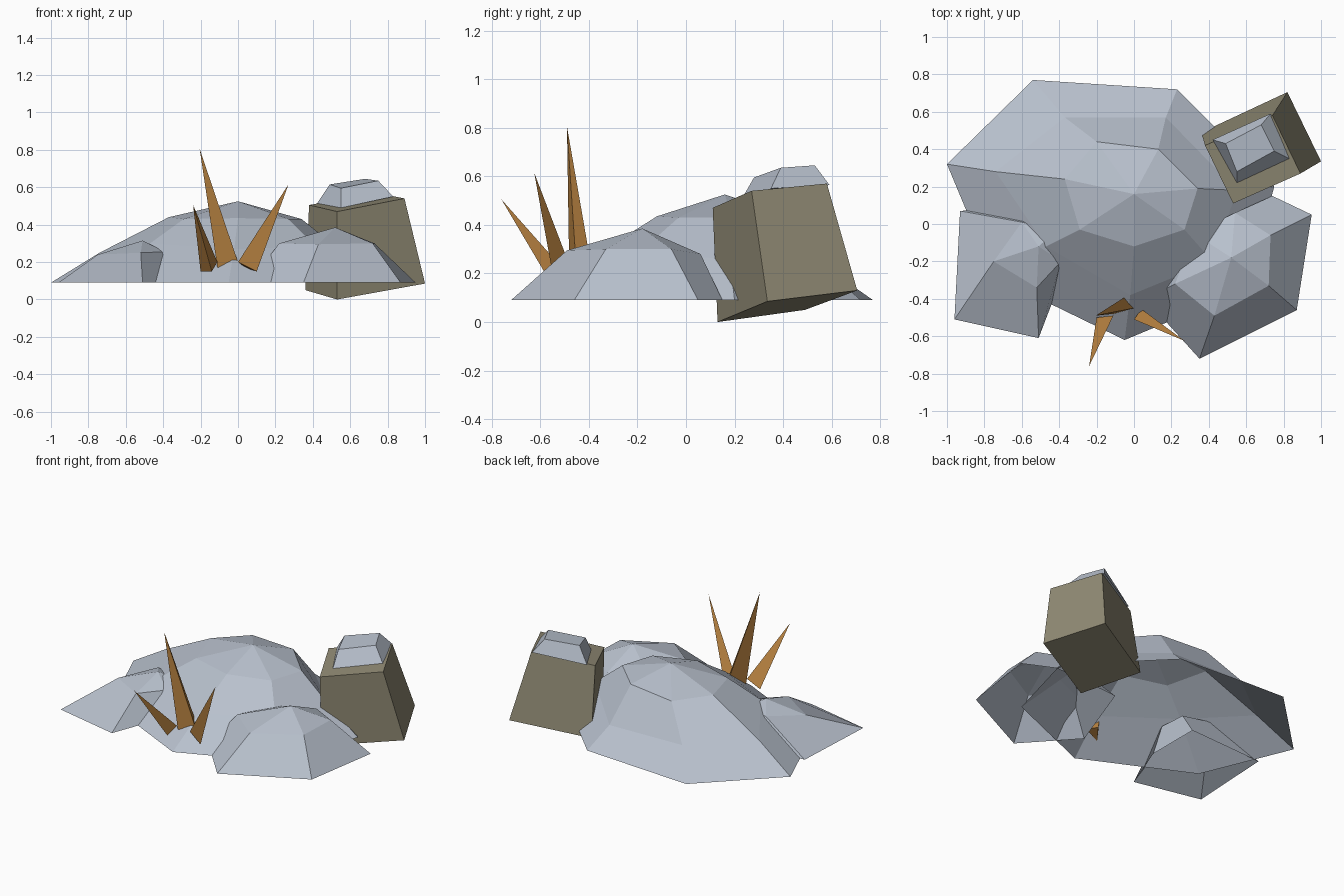
import bpy
import bmesh

cube = bpy.data.objects.get("Cube")
if cube:
    bpy.data.objects.remove(cube, do_unlink=True)


def material(name, color):
    mat = bpy.data.materials.new(name)
    mat.use_nodes = True
    mat.diffuse_color = (*color, 1)
    mat.node_tree.nodes["Principled BSDF"].inputs["Base Color"].default_value = (*color, 1)
    return mat


snow = material("snow_blue_grey", (0.48, 0.53, 0.61))
stone = material("olive_stone", (0.28, 0.255, 0.175))
straw = material("dry_grass_orange", (0.46, 0.215, 0.05))


def loft(name, mat, rings, tip=None, cap_bottom=False):
    """Skin matching rings from bottom to top, closing with a tip or a flat cap."""
    bm = bmesh.new()
    loops = [[bm.verts.new(p) for p in ring] for ring in rings]
    count = len(loops[0])
    for low, high in zip(loops, loops[1:]):
        for i in range(count):
            j = (i + 1) % count
            bm.faces.new((low[i], low[j], high[j], high[i]))
    top = loops[-1]
    if tip:
        point = bm.verts.new(tip)
        for i in range(count):
            bm.faces.new((top[i], top[(i + 1) % count], point))
    else:
        bm.faces.new(top)
    if cap_bottom:
        bm.faces.new(loops[0][::-1])
    mesh = bpy.data.meshes.new(name)
    bm.to_mesh(mesh)
    bm.free()
    mesh.materials.append(mat)
    obj = bpy.data.objects.new(name, mesh)
    bpy.context.collection.objects.link(obj)
    return obj


def ground(points, z=0.09):
    return [(x, y, z) for x, y in points]


# Snow mounds: open shells resting on a common ground level
loft("main_mound", snow, [
    ground([(-1, .32), (-.75, -.28), (-.05, -.62), (.6, -.35),
            (.75, .2), (.23, .72), (-.54, .77)]),
    [(-.74, .28, .25), (-.47, -.12, .3), (-.02, -.38, .27), (.42, -.2, .28),
     (.55, .18, .26), (.17, .57, .22), (-.37, .57, .23)],
    [(-.37, .24, .44), (-.29, -.03, .43), (0, -.12, .435), (.27, -.03, .43),
     (.34, .19, .43), (.13, .4, .44), (-.2, .44, .43)],
], tip=(0, .16, .525))

loft("left_mound", snow, [
    ground([(.95, .05), (.74, .15), (.25, .12), (.06, -.4), (.35, -.72), (.87, -.46)]),
    [(.73, -.06, .3), (.54, .06, .28), (.32, -.05, .28), (.22, -.32, .3),
     (.43, -.49, .295), (.72, -.33, .3)],
], tip=(.52, -.18, .385))

loft("right_mound", snow, [
    ground([(-.93, .07), (-.96, -.51), (-.51, -.61), (-.38, -.27), (-.38, .1)]),
    [(-.6, .01, .27), (-.75, -.2, .24), (-.52, -.34, .25), (-.39, -.2, .255),
     (-.42, -.04, .27)],
], tip=(-.51, -.12, .315))

# Tilted tapering boulder with its cap of snow
loft("boulder", stone, [
    [(.53, .13, 0), (1, .335, .085), (.82, .705, .13), (.36, .49, .05)],
    [(.53, .11, .47), (.89, .27, .54), (.74, .58, .57), (.38, .42, .505)],
], cap_bottom=True)

loft("boulder_snow_cap", snow, [
    [(.55, .22, .49), (.83, .35, .55), (.73, .59, .565), (.42, .45, .51)],
    [(.55, .28, .595), (.75, .39, .635), (.68, .53, .645), (.49, .43, .615)],
], cap_bottom=True)

# Three sharp dry grass blades
blades = {
    "tall_blade": ([(-.11, -.48, .17), (0, -.45, .2), (-.04, -.385, .2)], (-.205, -.49, .805)),
    "left_blade": ([(0, -.51, .2), (.1, -.54, .15), (.04, -.455, .17)], (.27, -.625, .615)),
    "right_blade": ([(-.2, -.5, .15), (-.14, -.55, .15), (-.11, -.49, .2)], (-.24, -.76, .505)),
}
for blade_name, (base, end) in blades.items():
    loft(blade_name, straw, [base], tip=end, cap_bottom=True)
